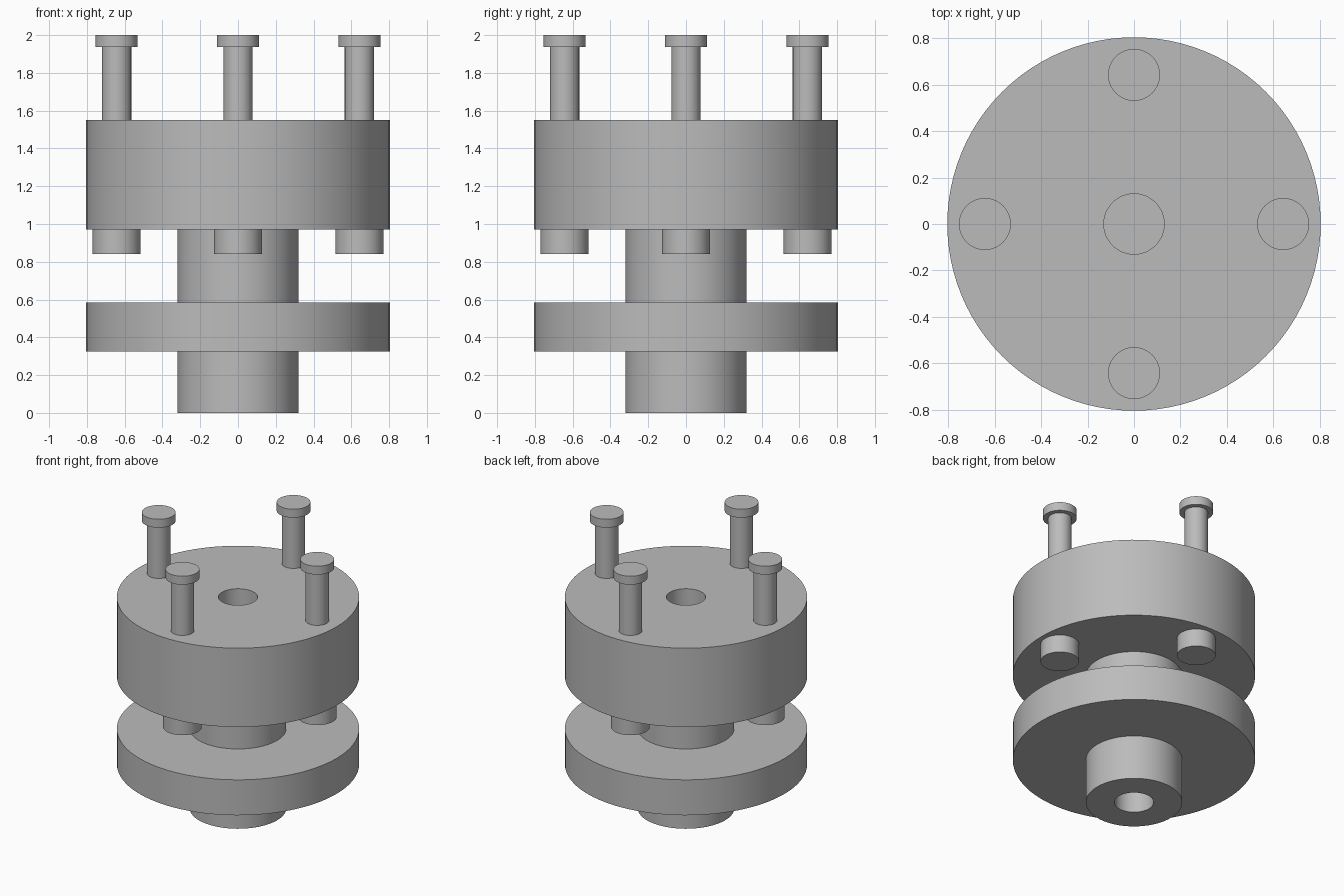
import bpy
import math

if "Cube" in bpy.data.objects:
    bpy.data.objects.remove(bpy.data.objects["Cube"], do_unlink=True)

steel = bpy.data.materials.new("plain_grey")
steel.use_nodes = True
grey = (0.5, 0.5, 0.5, 1)
steel.diffuse_color = grey
steel.node_tree.nodes["Principled BSDF"].inputs["Base Color"].default_value = grey


def finish(obj, name):
    obj.name = name
    obj.data.materials.append(steel)
    bpy.ops.object.select_all(action='DESELECT')
    obj.select_set(True)
    bpy.context.view_layer.objects.active = obj
    bpy.ops.object.shade_smooth_by_angle(angle=math.radians(30))
    return obj


def lathe(name, profile, x=0, y=0, sides=96):
    """Revolve (radius, height) points; end points on the axis close the solid."""
    verts, rings, faces = [], [], []
    for r, z in profile:
        start = len(verts)
        count = sides if r > 0 else 1
        for i in range(count):
            a = math.tau * i / sides
            verts.append((x + r * math.cos(a), y + r * math.sin(a), z))
        rings.append([start + i % count for i in range(sides)])
    for low, high in zip(rings, rings[1:]):
        for i in range(sides):
            j = (i + 1) % sides
            loop = [low[i], low[j], high[j], high[i]]
            faces.append(list(dict.fromkeys(loop)))
    mesh = bpy.data.meshes.new(name)
    mesh.from_pydata(verts, [], faces)
    obj = bpy.data.objects.new(name, mesh)
    bpy.context.collection.objects.link(obj)
    return finish(obj, name)


# Main heights and radii
FLANGE_LOW, FLANGE_HIGH = 0.325, 0.585
BLOCK_LOW, BLOCK_HIGH = 0.972, 1.55
DISC_R, SHAFT_R, BORE_R = 0.805, 0.32, 0.13

# Lower shaft and flange, with a blind bore from below
lathe("flanged_shaft", [
    (0, FLANGE_HIGH), (BORE_R, FLANGE_HIGH), (BORE_R, 0), (SHAFT_R, 0),
    (SHAFT_R, FLANGE_LOW), (DISC_R, FLANGE_LOW), (DISC_R, FLANGE_HIGH),
    (SHAFT_R, FLANGE_HIGH), (SHAFT_R, BLOCK_LOW), (0, BLOCK_LOW)])

# Thick upper block, with a blind bore from above
lathe("upper_block", [
    (0, BLOCK_LOW), (DISC_R, BLOCK_LOW), (DISC_R, BLOCK_HIGH),
    (BORE_R, BLOCK_HIGH), (BORE_R, BLOCK_LOW + 0.01), (0, BLOCK_LOW + 0.01)])

# Four headed pins on top, each with a stub below the block
for i, side in enumerate(("left", "back", "right", "front")):
    x = 0.643 * math.cos(i * math.pi / 2)
    y = 0.643 * math.sin(i * math.pi / 2)
    lathe(side + "_pin", [
        (0, BLOCK_HIGH), (0.078, BLOCK_HIGH), (0.078, 1.938),
        (0.112, 1.938), (0.112, 2), (0, 2)], x, y, 48)
    lathe(side + "_stub", [
        (0, 0.842), (0.128, 0.842), (0.128, BLOCK_LOW), (0, BLOCK_LOW)], x, y, 48)
